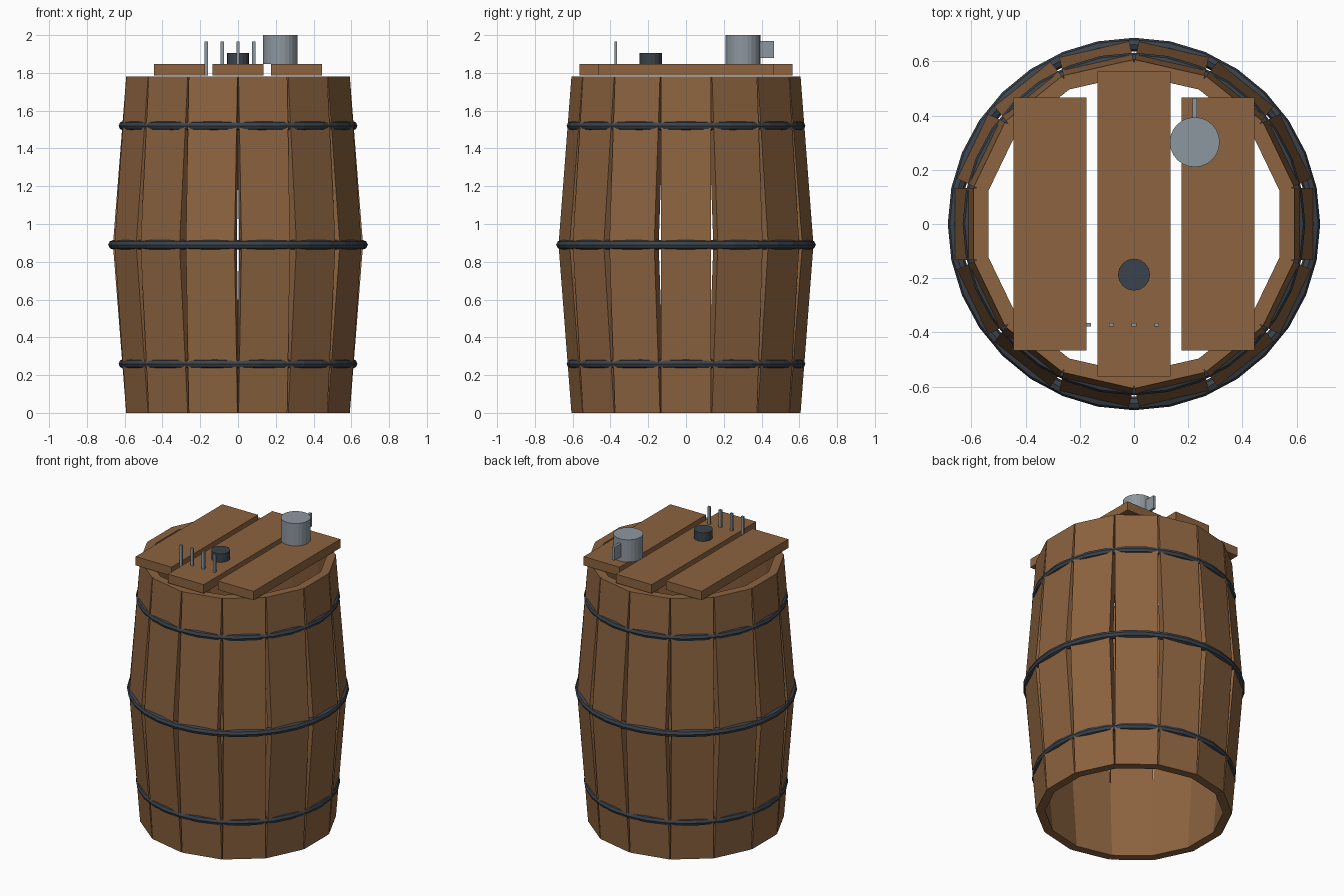
import bpy, bmesh, math
from mathutils import Matrix

cube = bpy.data.objects.get("Cube")
if cube:
    bpy.data.objects.remove(cube)


def material(name, rgb):
    m = bpy.data.materials.new(name)
    m.use_nodes = True
    m.diffuse_color = (*rgb, 1)
    m.node_tree.nodes["Principled BSDF"].inputs["Base Color"].default_value = (*rgb, 1)
    return m


wood = material("oak wood", (0.262, 0.125, 0.05))
iron = material("dark iron", (0.044, 0.055, 0.07))
steel = material("grey steel", (0.27, 0.31, 0.35))


def finish(name, bm, mat):
    bmesh.ops.recalc_face_normals(bm, faces=bm.faces)
    mesh = bpy.data.meshes.new(name)
    bm.to_mesh(mesh)
    bm.free()
    mesh.materials.append(mat)
    obj = bpy.data.objects.new(name, mesh)
    bpy.context.collection.objects.link(obj)
    return obj


def box(name, low, high, mat):
    bm = bmesh.new()
    size = [h - l for l, h in zip(low, high)]
    mid = [(h + l) / 2 for l, h in zip(low, high)]
    bmesh.ops.create_cube(bm, size=1, matrix=Matrix.Translation(mid) @ Matrix.Diagonal((*size, 1)))
    return finish(name, bm, mat)


def cylinder(name, x, y, radius, bottom, top, sides, mat):
    bm = bmesh.new()
    bmesh.ops.create_cone(bm, cap_ends=True, segments=sides, radius1=radius, radius2=radius,
                          depth=top - bottom, matrix=Matrix.Translation((x, y, (bottom + top) / 2)))
    return finish(name, bm, mat)


# Staves: straight planks of constant width, bent outward at the middle
STAVES, HEIGHT, HALF_WIDTH, THICK = 14, 1.78, 0.132, 0.055
END_R, MID_R = 0.592, 0.662
for i in range(STAVES):
    bm = bmesh.new()
    rings = []
    for z, r in ((0, END_R), (HEIGHT / 2, MID_R), (HEIGHT, END_R)):
        corners = ((r, -HALF_WIDTH), (r, HALF_WIDTH), (r - THICK, HALF_WIDTH), (r - THICK, -HALF_WIDTH))
        rings.append([bm.verts.new((x, y, z)) for x, y in corners])
    for a, b in zip(rings, rings[1:]):
        for k in range(4):
            n = (k + 1) % 4
            bm.faces.new((a[k], a[n], b[n], b[k]))
    bm.faces.new(rings[0])
    bm.faces.new(rings[-1])
    stave = finish(f"stave_{i + 1}", bm, wood)
    stave.rotation_euler.z = math.tau * i / STAVES

# Iron hoops
for name, z, r in (("lower", 0.26, 0.607), ("middle", 0.89, 0.662), ("upper", 1.52, 0.607)):
    bpy.ops.mesh.primitive_torus_add(major_segments=32, minor_segments=8, major_radius=r,
                                     minor_radius=0.025, location=(0, 0, z))
    hoop = bpy.context.object
    hoop.name = name + "_hoop"
    hoop.data.materials.append(iron)

# Lid boards
LID = 1.847
for name, x, half in (("right", -0.31, 0.467), ("middle", 0, 0.563), ("left", 0.31, 0.467)):
    box(name + "_lid_board", (x - 0.135, -half, 1.787), (x + 0.135, half, LID), wood)

# Mug with its handle
cylinder("mug", 0.224, 0.302, 0.092, LID, 2.0, 24, steel)
box("mug_handle", (0.215, 0.38, 1.88), (0.233, 0.465, 1.97), steel)

# Small dark stopper
cylinder("stopper", 0, -0.187, 0.059, LID, 1.905, 16, iron)

# Row of upright spikes
for i in range(4):
    x = -0.168 + i * 0.084
    box(f"spike_{i + 1}", (x - 0.009, -0.379, 1.787), (x + 0.009, -0.365, 1.965), steel)
